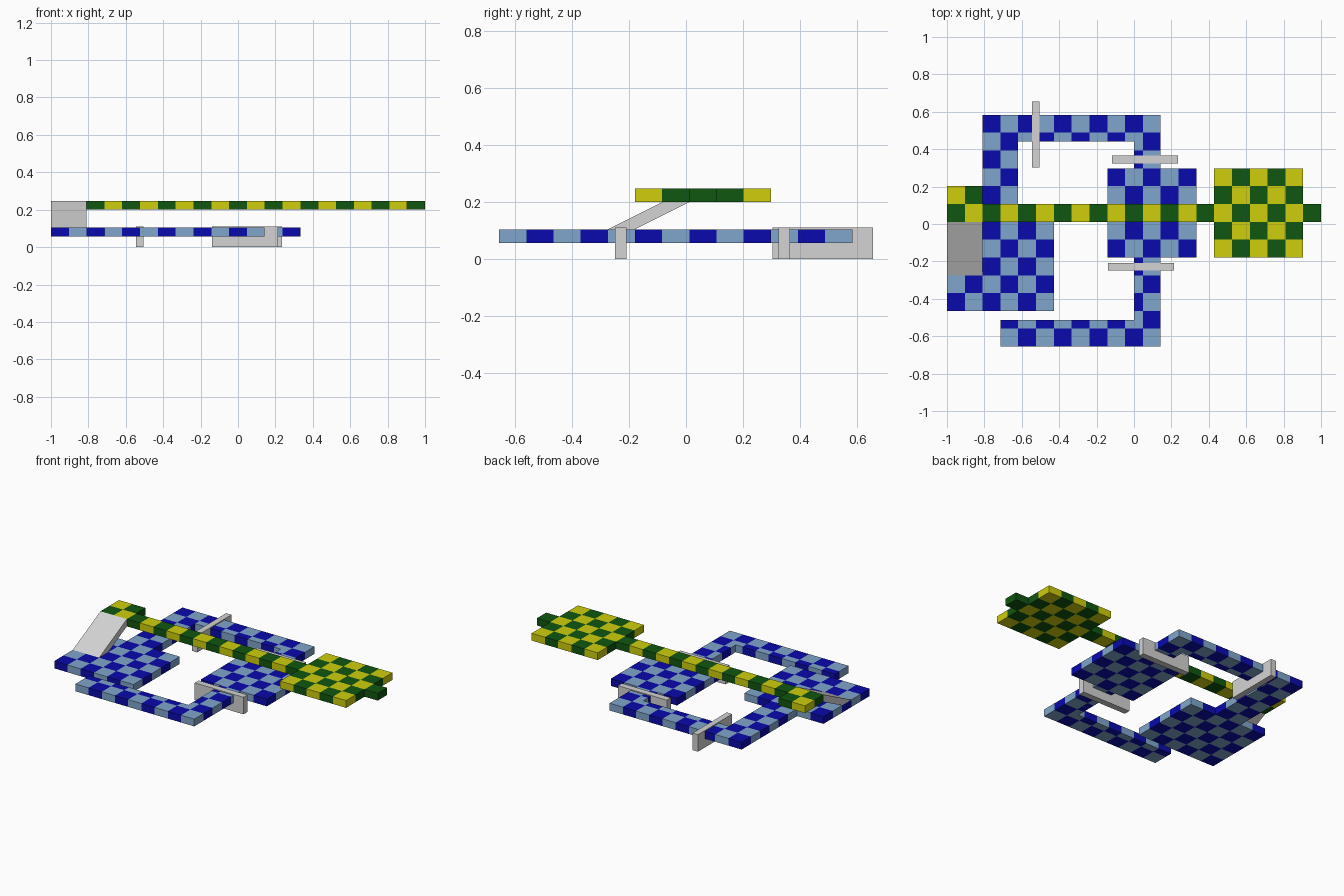
import bpy, bmesh

if "Cube" in bpy.data.objects:
    bpy.data.objects.remove(bpy.data.objects["Cube"])

C = 2 / 21                 # checker tile size
H = C / 2                  # half tile, also the slab thickness
Y0 = 0.0117                # lower edge of tile row 0
LOW, HIGH = 0.0572, 0.2    # slab undersides


def material(name, srgb):
    m = bpy.data.materials.new(name)
    lin = [c / 12.92 if c <= 0.04045 else ((c + 0.055) / 1.055) ** 2.4 for c in srgb]
    m.diffuse_color = (*lin, 1)
    m.use_nodes = True
    m.node_tree.nodes["Principled BSDF"].inputs["Base Color"].default_value = m.diffuse_color
    return m


dark_blue = material("dark blue", (0.04, 0.04, 0.68))
light_blue = material("light blue", (0.5, 0.65, 0.8))
dark_green = material("dark green", (0.065, 0.34, 0.065))
yellow = material("yellow", (0.81, 0.81, 0.05))
grey = material("light grey", (0.83, 0.83, 0.83))


def finish(bm, name, mats):
    bmesh.ops.remove_doubles(bm, verts=bm.verts, dist=1e-5)
    bmesh.ops.recalc_face_normals(bm, faces=bm.faces)
    me = bpy.data.meshes.new(name)
    bm.to_mesh(me)
    bm.free()
    for m in mats:
        me.materials.append(m)
    ob = bpy.data.objects.new(name, me)
    bpy.context.collection.objects.link(ob)
    return ob


def checker_slab(name, rects, z, mats):
    """Union of rectangles (tile units: i0, i1, j0, j1) as one checkered slab."""
    cells = set()
    for i0, i1, j0, j1 in rects:
        for a in range(round(2 * i0), round(2 * i1)):
            for b in range(round(2 * j0), round(2 * j1)):
                cells.add((a, b))
    bm = bmesh.new()

    def quad(pts, a, b):
        f = bm.faces.new([bm.verts.new((-1 + p * H, Y0 + q * H, z + r * H)) for p, q, r in pts])
        f.material_index = (a // 2 + b // 2) % 2

    for a, b in cells:
        ring = [(a, b), (a + 1, b), (a + 1, b + 1), (a, b + 1)]
        nbrs = [(a, b - 1), (a + 1, b), (a, b + 1), (a - 1, b)]
        quad([(*p, 1) for p in ring], a, b)
        quad([(*p, 0) for p in reversed(ring)], a, b)
        # side faces only on the outline
        for k, n in enumerate(nbrs):
            if n not in cells:
                p, q = ring[k], ring[(k + 1) % 4]
                quad([(*p, 0), (*q, 0), (*q, 1), (*p, 1)], a, b)
    return finish(bm, name, mats)


def prism(name, x0, x1, profile):
    """Extrude a y-z profile from x0 to x1."""
    bm = bmesh.new()
    face = bm.faces.new([bm.verts.new((x0, y, z)) for y, z in profile])
    ext = bmesh.ops.extrude_face_region(bm, geom=[face])
    vs = [g for g in ext["geom"] if isinstance(g, bmesh.types.BMVert)]
    bmesh.ops.translate(bm, verts=vs, vec=(x1 - x0, 0, 0))
    return finish(bm, name, [grey])


# Upper level: long walkway, square platform, landing at the ramp
checker_slab("upper_walkway", [
    (0, 21, 0, 1),
    (15, 20, -2, 3),
    (0, 2, 1, 2),
], HIGH, [dark_green, yellow])

# Lower level: two rooms and the corridors round them
checker_slab("lower_floor", [
    (0, 6, -5, 0),           # ramp room
    (9, 14, -2, 3),          # middle room
    (2, 4, 0, 6),            # left corridor
    (2, 12, 4.5, 6),         # back corridor
    (10.5, 12, 3, 6),        # right corridor, back part
    (10.5, 12, -7, -2),      # right corridor, front part
    (3, 12, -7, -5.5),       # front corridor
], LOW, [light_blue, dark_blue])

# Sloping ramp joining both levels
ya = Y0 - 3 * C
prism("access_ramp", -1, -1 + 2 * C,
      [(ya, LOW), (Y0, HIGH), (Y0, HIGH + H), (ya, LOW + H)])

# Low cross walls standing on the ground
for name, x0, x1, y0, y1 in [
    ("back_corridor_wall", -0.545, -0.506, 0.303, 0.655),
    ("middle_room_back_wall", -0.117, 0.235, 0.324, 0.365),
    ("middle_room_front_wall", -0.138, 0.214, -0.249, -0.208),
]:
    prism(name, x0, x1, [(y0, 0), (y1, 0), (y1, 0.111), (y0, 0.111)])
